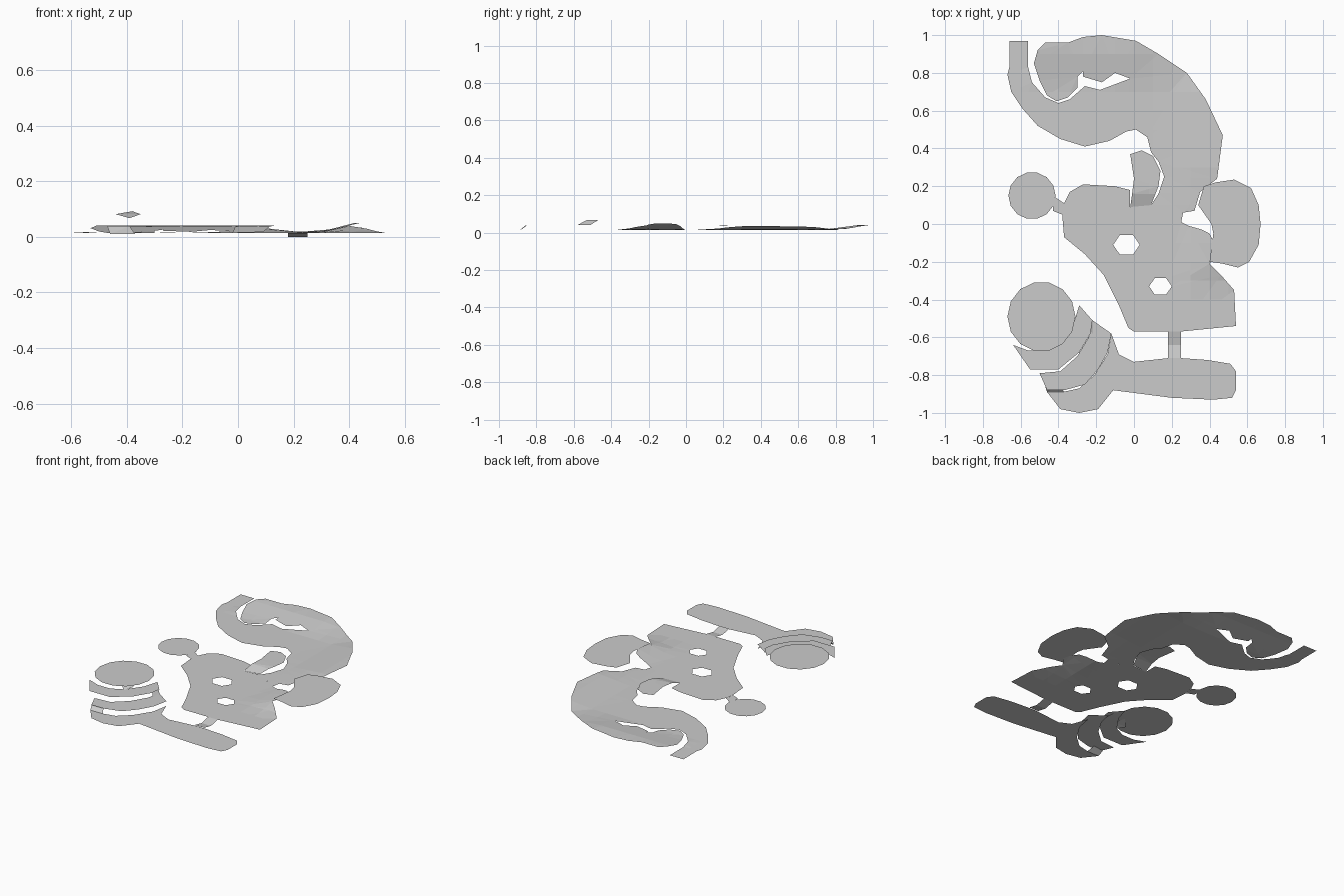
import bpy
import bmesh
from math import cos, sin, tau
from mathutils import Vector

default_cube = bpy.data.objects.get("Cube")
if default_cube:
    bpy.data.objects.remove(default_cube, do_unlink=True)

# Single plain grey finish
grey = bpy.data.materials.new("plain_grey")
grey.use_nodes = True
grey.diffuse_color = (0.6, 0.6, 0.6, 1)
grey.node_tree.nodes["Principled BSDF"].inputs["Base Color"].default_value = grey.diffuse_color


def ramp(value, start, end):
    """Clamped 0..1 blend between start and end."""
    return min(1, max(0, (value - start) / (end - start)))


def ellipse(cx, cy, rx, ry, sides=14):
    return [(cx + rx * cos(tau * i / sides), cy + ry * sin(tau * i / sides))
            for i in range(sides)]


def sheet(name, outline, height, holes=(), grid=None):
    """Thin surface from an outline in hundredths; height is a number or a rule of x and y."""
    bm = bmesh.new()
    for loop in (outline, *holes):
        verts = [bm.verts.new((x / 100, y / 100, 0)) for x, y in loop]
        for i, vert in enumerate(verts):
            bm.edges.new((verts[i - 1], vert))
    bmesh.ops.triangle_fill(bm, edges=bm.edges[:], use_beauty=True, normal=(0, 0, 1))
    if grid:
        # Cut the surface so that it can bend
        for axis in (Vector((1, 0, 0)), Vector((0, 1, 0))):
            steps = int(1 / grid)
            for i in range(-steps, steps + 1):
                bmesh.ops.bisect_plane(bm, geom=bm.verts[:] + bm.edges[:] + bm.faces[:],
                                       plane_co=axis * i * grid, plane_no=axis)
    for vert in bm.verts:
        vert.co.z = height(vert.co.x, vert.co.y) if callable(height) else height
    for face in bm.faces:
        if face.normal.z < 0:
            face.normal_flip()
    mesh = bpy.data.meshes.new(name)
    bm.to_mesh(mesh)
    bm.free()
    mesh.materials.append(grey)
    obj = bpy.data.objects.new(name, mesh)
    bpy.context.scene.collection.objects.link(obj)
    return obj


# Height rules
def tail_height(x, y):
    curl = 0.026 * ramp(y, 0.72, 0.92) * ramp(x, -0.56, -0.53) * ramp(x, 0.3, 0)
    bend = 0.02 * ramp(x, 0.18, 0.42) * ramp(y, 0.02, 0.3) * ramp(y, 0.85, 0.7)
    return 0.014 + curl + bend


def body_height(x, y):
    return 0.014 + 0.036 * ramp(x, 0.28, 0.42) * ramp(y, -0.34, -0.18)


# Body with two eye holes
body = [(-37, 11), (-34, 17), (-27, 21), (-10, 20), (-2, 18), (-2, 9), (9, 10), (25, 1),
        (29, -1), (36, -3), (40, -5), (43, -11), (44, -16), (40, -21), (46, -27),
        (53, -35), (54, -54), (24, -57), (0, -57), (-3, -55), (-8, -43), (-16, -27),
        (-26, -16), (-37, -7), (-38, 5)]
eyes = [ellipse(-4, -11, 7, 6, 6), ellipse(14, -33, 6, 5, 6)]
sheet("body", body, body_height, eyes, grid=0.1)

# Curled tail, from its tip round the inner curl and down to the body
tail = [(-66, 97), (-56, 97), (-56, 83), (-54, 75), (-47, 67), (-40, 64), (-34, 66),
        (-26, 73), (-18, 71), (-2, 77), (-10, 80), (-17, 75), (-27, 78), (-27, 81),
        (-30, 78), (-30, 72), (-35, 67), (-41, 65), (-46, 68), (-50, 76), (-53, 85),
        (-51, 92), (-47, 96), (-35, 96), (-27, 99), (-17, 100), (1, 97), (13, 90),
        (28, 80), (38, 66), (47, 47), (44, 24), (35, 17), (32, 7), (26, 6), (25, 1),
        (9, 10), (13, 16), (16, 25), (13, 33), (9, 38), (7, 46), (1, 50), (-4, 49),
        (-13, 44), (-26, 41), (-39, 45), (-51, 52), (-59, 61), (-65, 70), (-67, 79),
        (-66, 83)]
sheet("tail", tail, tail_height, grid=0.1)

# Raised horn between body and tail
horn = [(-2, 9), (-1, 16), (0, 24), (-2, 37), (4, 39), (10, 36), (14, 28), (13, 20), (9, 10)]
sheet("horn", horn, lambda x, y: 0.014 + 0.026 * ramp(y, 0.09, 0.17), grid=0.08)

# Ears and the link to the left-hand one
sheet("right_ear", ellipse(-54, 15, 12.5, 12.5), 0.012)
sheet("right_ear_link", [(-43, 15), (-37, 11), (-38, 5), (-43, 7)], 0.013)
left_ear = [(34, 10), (37, 20), (43, 22), (53, 23.5), (62, 19), (66, 10), (67, 0), (66, -11),
            (61, -20), (55, -23), (47, -21), (40, -20), (42, -5), (41, 0)]
sheet("left_ear", left_ear, 0.053)

# Stem down to the long foot bar
stem = [(18, -57), (25, -57), (25, -71), (18, -71)]
sheet("stem", stem, lambda x, y: 0.2 * abs(y + 0.64), grid=0.04)
foot = [(-46, -89), (-39, -98), (-29, -100), (-19, -98), (-11, -88), (20, -92), (42, -93),
        (52, -92), (54, -88), (54, -78), (51, -74), (39, -72), (25, -71), (18, -71),
        (0, -73), (-8, -69), (-12, -58), (-14, -69), (-21, -80), (-29, -87), (-38, -89)]
sheet("foot_bar", foot, 0.01)

# Stepped fan of bands rising to a round cap
outer_band = [(-50, -79), (-39, -78), (-30, -70), (-24, -60), (-22, -51), (-12, -58),
              (-14, -68), (-19, -77), (-26, -85), (-37, -88), (-46, -88)]
inner_band = [(-64, -64), (-55, -77), (-40, -77), (-29, -68), (-23, -58), (-22, -51),
              (-29, -43), (-32, -53), (-39, -63), (-47, -67), (-56, -67)]
sheet("outer_band", outer_band, 0.041)
sheet("inner_band", inner_band, 0.067)
sheet("round_cap", ellipse(-49, -49, 18, 18.5), 0.092)

# Small sloping tabs joining the steps
sheet("cap_tab", [(-44, -60), (-38, -54), (-35, -60), (-39, -64)],
      lambda x, y: 0.067 + 0.025 * ramp(y, -0.64, -0.57))
sheet("inner_tab", [(-26, -47), (-22, -51), (-22, -58), (-26, -53)],
      lambda x, y: 0.067 - 0.026 * ramp(x, -0.26, -0.22))
sheet("outer_tab", [(-47, -86), (-39, -85), (-37, -89), (-46, -89)],
      lambda x, y: 0.01 + 0.028 * ramp(y, -0.89, -0.86))
